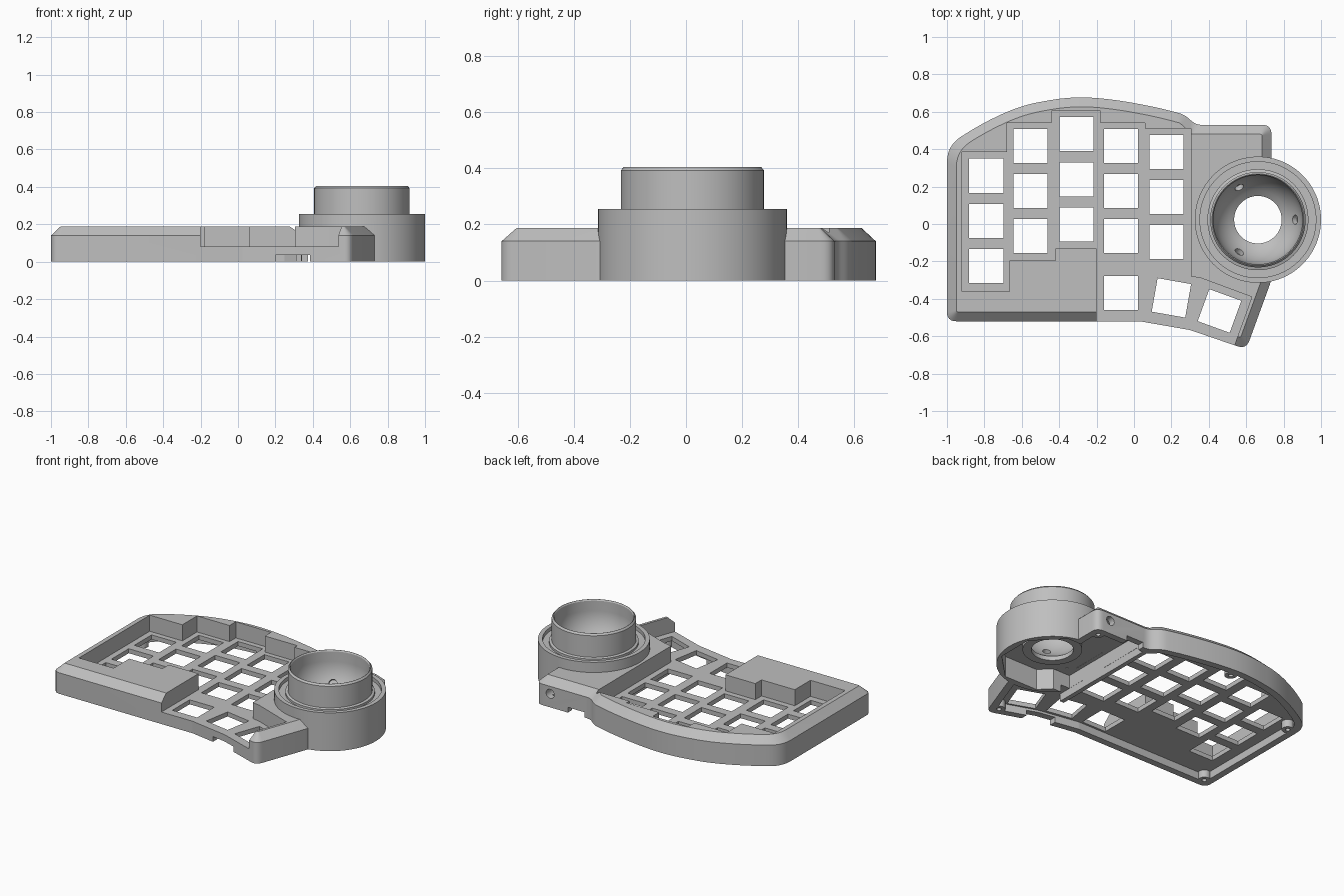
import bpy, bmesh
from math import sin, cos, pi, radians, sqrt
from mathutils import Vector, Matrix

if "Cube" in bpy.data.objects:
    bpy.data.objects.remove(bpy.data.objects["Cube"])

grey = bpy.data.materials.new("plain_grey")
grey.use_nodes = True
colour = (0.52, 0.52, 0.52, 1)
grey.diffuse_color = colour
grey.node_tree.nodes["Principled BSDF"].inputs["Base Color"].default_value = colour


def solid(name, rings):
    """Closed solid lofted through equal-length rings of points."""
    bm = bmesh.new()
    loops = [[bm.verts.new(p) for p in ring] for ring in rings]
    n = len(loops[0])
    for a, b in zip(loops, loops[1:]):
        for i in range(n):
            j = (i + 1) % n
            bm.faces.new((a[i], a[j], b[j], b[i]))
    bm.faces.new(loops[0][::-1])
    bm.faces.new(loops[-1])
    bmesh.ops.recalc_face_normals(bm, faces=bm.faces)
    mesh = bpy.data.meshes.new(name)
    bm.to_mesh(mesh)
    bm.free()
    mesh.materials.append(grey)
    ob = bpy.data.objects.new(name, mesh)
    bpy.context.collection.objects.link(ob)
    return ob


def prism(name, pts, z0, z1):
    return solid(name, [[(x, y, z) for x, y in pts] for z in (z0, z1)])


def circle(cx, cy, r, n=96, turn=0):
    return [(cx + r * cos(2 * pi * i / n + turn), cy + r * sin(2 * pi * i / n + turn)) for i in range(n)]


def lathe(name, cx, cy, profile):
    return solid(name, [[(x, y, z) for x, y in circle(cx, cy, r)] for r, z in profile])


def rect(x0, x1, y0, y1):
    return [(x0, y0), (x1, y0), (x1, y1), (x0, y1)]


def combine(base, other, op):
    """Apply a boolean and discard the helper solid."""
    mod = base.modifiers.new("bool", "BOOLEAN")
    mod.object, mod.operation, mod.solver = other, op, "EXACT"
    bpy.context.view_layer.objects.active = base
    bpy.ops.object.modifier_apply(modifier=mod.name)
    bpy.data.objects.remove(other)


def cut(base, other):
    combine(base, other, "DIFFERENCE")


def join(base, other):
    combine(base, other, "UNION")


def outline(corners, inset=0.0):
    """Offset a clockwise outline inward, then round its corners."""
    n = len(corners)
    pts = [Vector(c[:2]) for c in corners]
    moved = []
    for i, p in enumerate(pts):
        d0, d1 = (p - pts[i - 1]).normalized(), (pts[(i + 1) % n] - p).normalized()
        n0, n1 = Vector((d0.y, -d0.x)), Vector((d1.y, -d1.x))
        moved.append(p + (n0 + n1) * inset / (1 + n0.dot(n1)))
    out = []
    for i, p in enumerate(moved):
        t = corners[i][2]
        if t < 0.06:
            t = max(0.006, t - inset * 0.8)
        a = p + (moved[i - 1] - p).normalized() * t
        b = p + (moved[(i + 1) % n] - p).normalized() * t
        for k in range(7):
            s = k / 6
            out.append(a * (1 - s) ** 2 + p * 2 * s * (1 - s) + b * s * s)
    return out


# Case shell with a chamfered top edge: x, y, rounding length
corners = [(-1, -.52, .05), (-1, .42, .09), (-.8, .545, .1), (-.6, .635, .1), (-.32, .685, .13),
           (-.08, .662, .1), (.14, .62, .08), (.27, .585, .035), (.33, .53, .035), (.735, .53, .05),
           (.735, -.3, .03), (.6, -.67, .05), (.3, -.567, .01), (.03, -.52, .01)]
TOP, EDGE, PLATE, CEILING = .187, .14, .08, .05
case = solid("keyboard_case", [[(p.x, p.y, z) for p in outline(corners, d)]
                               for d, z in ((0, 0), (0, EDGE), (.05, TOP))])

# Hollow underside
cut(case, prism("cavity", outline(corners, .045), -.1, CEILING))

# Stepped key well, open to the front
well = [(-.92, -.36), (-.92, .385), (-.68, .385), (-.68, .54), (-.44, .54), (-.44, .605), (-.18, .605),
        (-.18, .54), (.06, .54), (.06, .51), (.305, .51), (.305, -.28), (.36, -.29), (.63, -.39),
        (.5, -.75), (-.2, -.75), (-.2, -.13), (-.42, -.13), (-.42, -.195), (-.665, -.195), (-.665, -.36)]
cut(case, prism("well", well, PLATE, .5))

# Key openings: columns of three, then the thumb keys
PITCH = .241
keys = [(x, y - PITCH * row, 0) for x, y in ((-.79, .258), (-.553, .417), (-.308, .48), (-.07, .417), (.174, .385))
        for row in range(3)]
keys += [(-.07, -.37, 0), (.2, -.395, -10), (.457, -.465, -20)]
for x, y, angle in keys:
    turn = Matrix.Rotation(radians(angle), 2)
    square = [turn @ Vector(p) + Vector((x, y)) for p in rect(-.091, .091, -.091, .091)]
    cut(case, prism("key_opening", square, -.1, .12))

# Screw bosses in the corners
for x, y in ((-.94, -.46), (-.935, .33), (-.25, .61), (.68, .475), (.56, -.6)):
    join(case, prism("boss", circle(x, y, .038, 24), 0, .06))
    cut(case, prism("screw_hole", circle(x, y, .015, 16), -.1, .045))

# Rib between keys and ball housing
join(case, prism("rib", rect(.31, .34, -.29, .5), 0, .06))

# Ball housing drum with a groove around the cup
BX, BY = .6625, .023
join(case, prism("drum", circle(BX, BY, .3375), 0, .255))
cut(case, lathe("groove", BX, BY, [(.31, .23), (.31, .4)]))
join(case, lathe("cup", BX, BY, [(.27, .2), (.27, .245), (.255, .25), (.255, .393), (.245, .405)]))

# Hollow under the housing
cut(case, prism("drum_hollow", circle(BX, BY, .32, 8, pi / 8), -.1, .139))
cut(case, prism("side_hollow", rect(.341, .689, -.2, .487), -.1, .138))
join(case, prism("boss", circle(.68, .475, .038, 24), 0, .145))
cut(case, prism("screw_hole", circle(.68, .475, .015, 16), -.1, .045))
join(case, prism("cup_foot", circle(BX, BY, .18), .1, .17))

# Round bowl with an open bottom
R, CZ, HOLE = .238, .33, .127
low = -sqrt(R * R - HOLE * HOLE)
bowl = [(HOLE, .05)]
for k in range(13):
    z = low * (1 - k / 12) ** 1.3
    bowl.append((sqrt(R * R - z * z), CZ + z))
bowl += [(R, .397), (R + .012, .415)]
cut(case, lathe("bowl", BX, BY, bowl))

# Three bearing sockets in the bowl
for k in range(3):
    a = 2 * pi * k / 3
    d = Vector((.2 * cos(a), .2 * sin(a), -.129)).normalized()
    place = Matrix.Translation(Vector((BX, BY, CZ)) + d * .23) @ d.to_track_quat("Z", "Y").to_matrix().to_4x4()
    socket = prism("socket", circle(0, 0, .025, 24), -.03, .035)
    socket.data.transform(place)
    cut(case, socket)

# Cable hole and notches
cable = prism("cable_hole", circle(0, 0, .03, 24), -.08, .08)
cable.data.transform(Matrix.Translation((.63, .53, .09)) @ Matrix.Rotation(pi / 2, 4, "X"))
cut(case, cable)
cut(case, prism("front_notch", rect(.2, .385, -.7, -.5), -.1, .035))
cut(case, prism("back_notch", rect(.375, .5, .44, .6), -.1, .035))

# Smooth round walls, crisp edges
bpy.ops.object.select_all(action="DESELECT")
case.select_set(True)
bpy.context.view_layer.objects.active = case
bpy.ops.object.shade_smooth_by_angle(angle=radians(25))
